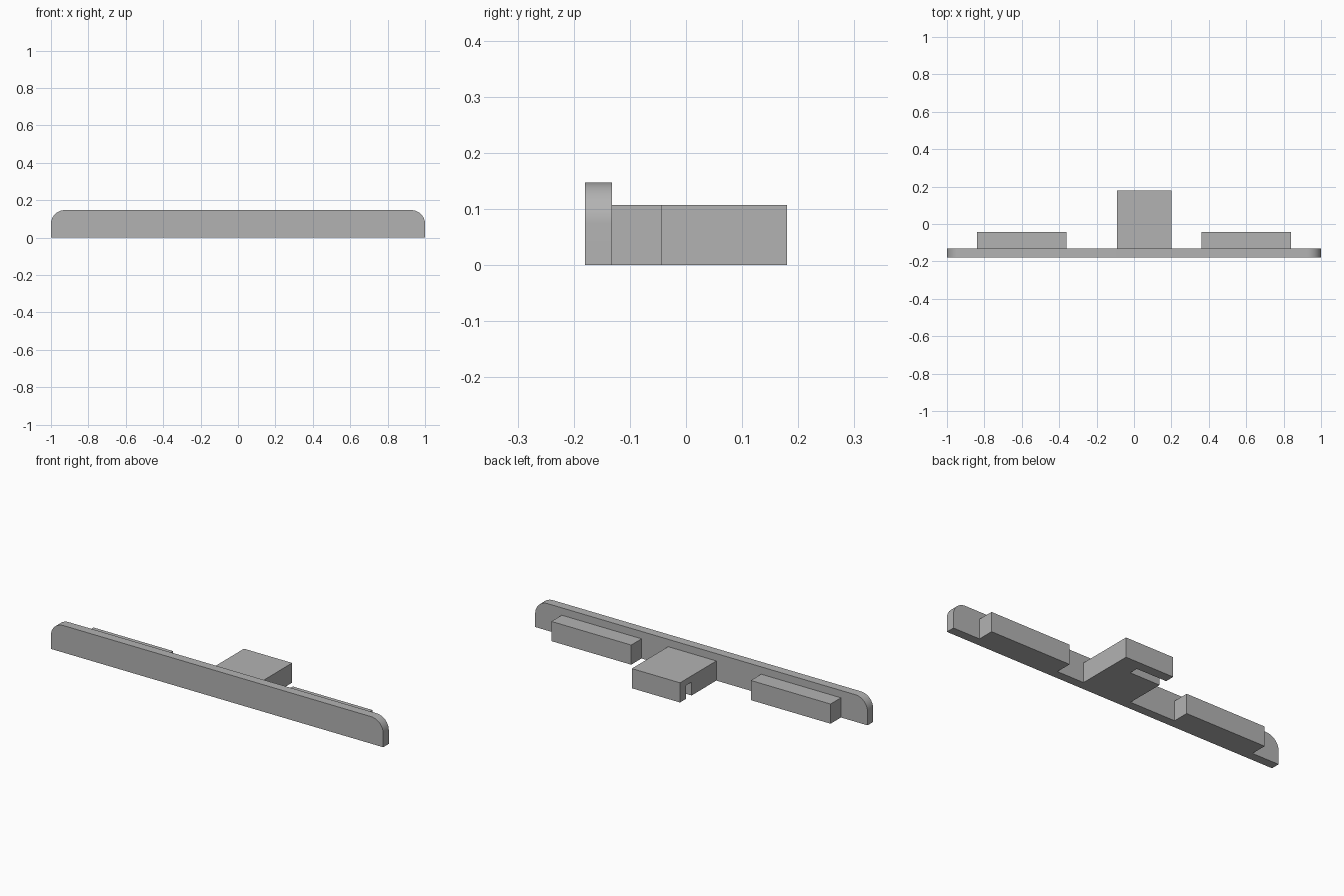
import bpy
import bmesh
from mathutils import Vector

default_cube = bpy.data.objects.get("Cube")
if default_cube:
    bpy.data.objects.remove(default_cube, do_unlink=True)

# Single grey material
GREY = (0.45, 0.45, 0.45, 1.0)
grey = bpy.data.materials.new("plain_grey")
grey.use_nodes = True
grey.diffuse_color = GREY
for node in grey.node_tree.nodes:
    if node.type == "BSDF_PRINCIPLED":
        node.inputs["Base Color"].default_value = GREY

FRONT, BAR_BACK = -0.18, -0.132
BLOCK_TOP = 0.107


def box(name, low, high, round_top=0.0):
    """Box between two corners, with optionally rounded top end corners."""
    low, high = Vector(low), Vector(high)
    bm = bmesh.new()
    bmesh.ops.create_cube(bm, size=1)
    bmesh.ops.scale(bm, vec=high - low, verts=bm.verts)
    bmesh.ops.translate(bm, vec=(low + high) / 2, verts=bm.verts)
    if round_top:
        ends = [e for e in bm.edges
                if all(v.co.z > high.z - 0.001 for v in e.verts)
                and abs(e.verts[0].co.x - e.verts[1].co.x) < 0.001]
        bmesh.ops.bevel(bm, geom=ends, offset=round_top, segments=12,
                        profile=0.5, affect="EDGES")
    mesh = bpy.data.meshes.new(name)
    bm.to_mesh(mesh)
    bm.free()
    mesh.materials.append(grey)
    obj = bpy.data.objects.new(name, mesh)
    bpy.context.collection.objects.link(obj)
    return obj


def make_active(obj):
    bpy.ops.object.select_all(action="DESELECT")
    obj.select_set(True)
    bpy.context.view_layer.objects.active = obj


# Long front bar with rounded upper corners
bar = box("front_bar", (-1, FRONT, 0), (1, BAR_BACK, 0.147), round_top=0.073)
make_active(bar)
bpy.ops.object.shade_smooth_by_angle()

# Matching blocks behind both ends of the bar
for side, name in ((-1, "right_block"), (1, "left_block")):
    inner, outer = sorted((side * 0.36, side * 0.84))
    box(name, (inner, BAR_BACK, 0), (outer, -0.043, BLOCK_TOP))

# Deep centre block with a slot in its underside, open on one side
centre = box("centre_block", (-0.09, BAR_BACK, 0), (0.2, 0.18, BLOCK_TOP))
cutter = box("slot_cutter", (-0.2, 0.08, -0.1), (0.09, 0.128, 0.073))
cutter.hide_render = True
slot = centre.modifiers.new("slot", "BOOLEAN")
slot.operation = "DIFFERENCE"
slot.solver = "EXACT"
slot.object = cutter
make_active(centre)
bpy.ops.object.modifier_apply(modifier=slot.name)
bpy.data.objects.remove(cutter, do_unlink=True)
